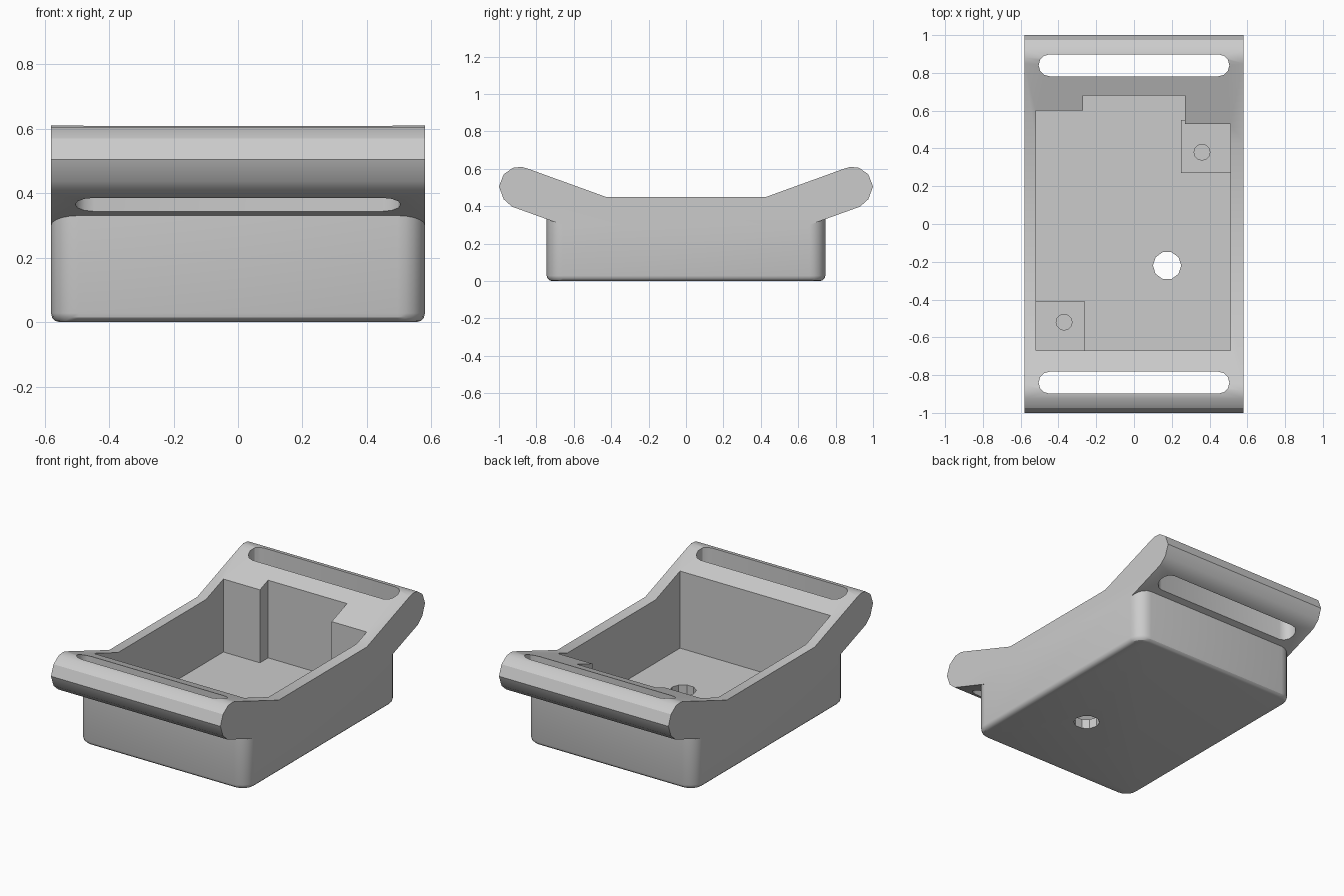
import bpy, bmesh, math
from mathutils import Vector

cube = bpy.data.objects.get("Cube")
if cube:
    bpy.data.objects.remove(cube, do_unlink=True)

grey = bpy.data.materials.new("plain grey")
grey.use_nodes = True
grey.diffuse_color = (0.6, 0.6, 0.6, 1)
grey.node_tree.nodes["Principled BSDF"].inputs["Base Color"].default_value = (0.6, 0.6, 0.6, 1)


def finish(name, bm):
    bmesh.ops.recalc_face_normals(bm, faces=bm.faces)
    mesh = bpy.data.meshes.new(name)
    bm.to_mesh(mesh)
    bm.free()
    mesh.materials.append(grey)
    obj = bpy.data.objects.new(name, mesh)
    bpy.context.collection.objects.link(obj)
    return obj


def prism(name, points, vector):
    """Extrude a closed outline along a vector."""
    bm = bmesh.new()
    face = bm.faces.new([bm.verts.new(p) for p in points])
    ext = bmesh.ops.extrude_face_region(bm, geom=[face])
    verts = [v for v in ext["geom"] if isinstance(v, bmesh.types.BMVert)]
    bmesh.ops.translate(bm, verts=verts, vec=Vector(vector))
    return finish(name, bm)


def upright(name, outline, z0, z1):
    return prism(name, [(x, y, z0) for x, y in outline], (0, 0, z1 - z0))


def rectangle(x0, x1, y0, y1):
    return [(x0, y0), (x1, y0), (x1, y1), (x0, y1)]


def circle(x, y, r, sides):
    return [(x + r * math.cos(math.tau * i / sides), y + r * math.sin(math.tau * i / sides))
            for i in range(sides)]


def stadium(half, y, r, steps=6):
    points = []
    for side, start in ((1, -math.pi / 2), (-1, math.pi / 2)):
        for i in range(steps + 1):
            a = start + math.pi * i / steps
            points.append((side * (half - r) + r * math.cos(a), y + r * math.sin(a)))
    return points


def combine(obj, other, operation):
    mod = obj.modifiers.new("combine", 'BOOLEAN')
    mod.operation = operation
    mod.solver = 'EXACT'
    mod.object = other
    bpy.ops.object.select_all(action='DESELECT')
    bpy.context.view_layer.objects.active = obj
    obj.select_set(True)
    bpy.ops.object.modifier_apply(modifier=mod.name)
    bpy.data.objects.remove(other, do_unlink=True)


W, D, FLOOR, POST_TOP = 0.58, 0.745, 0.06, 0.17

# Lower tub with rounded corners and a softened bottom rim
bm = bmesh.new()
bmesh.ops.create_cube(bm, size=1)
for v in bm.verts:
    v.co = Vector((v.co.x * 2 * W, v.co.y * 2 * D, (v.co.z + 0.5) * 0.4))
uprights = [e for e in bm.edges if abs(e.verts[0].co.z - e.verts[1].co.z) > 0.1]
bmesh.ops.bevel(bm, geom=uprights, offset=0.085, segments=5, profile=0.5, affect='EDGES')
rim = [e for e in bm.edges if all(v.co.z < 0.001 for v in e.verts)]
bmesh.ops.bevel(bm, geom=rim, offset=0.028, segments=3, profile=0.5, affect='EDGES')
body = finish("strap_case_body", bm)

# Upper body with the two raised strap wings, as one side profile
half = [(0.66, 0.30), (0.93, 0.397), (0.975, 0.437), (1.0, 0.505), (0.975, 0.57),
        (0.925, 0.605), (0.88, 0.61), (0.85, 0.602), (0.43, 0.45)]
profile = half + [(-y, z) for y, z in reversed(half)]
wings = prism("wings", [(-W, y, z) for y, z in profile], (2 * W, 0, 0))
combine(body, wings, 'UNION')

# Inner cavity with the stepped back wall
cavity = [(-0.52, -0.67), (0.51, -0.67), (0.51, 0.53), (0.27, 0.53),
          (0.27, 0.68), (-0.27, 0.68), (-0.27, 0.60), (-0.52, 0.60)]
combine(body, upright("cavity", cavity, FLOOR, 1), 'DIFFERENCE')

# Strap slots and the floor opening
for y in (-0.84, 0.84):
    combine(body, upright("slot", stadium(0.505, y, 0.058), -0.1, 1), 'DIFFERENCE')
combine(body, upright("opening", circle(0.175, -0.22, 0.075, 10), -0.1, 0.2), 'DIFFERENCE')

# Corner posts with screw holes, set slightly into the walls
parts = [body]
for name, rect, hole in (
        ("back_screw_post", (0.25, 0.53, 0.27, 0.55), (0.36, 0.38)),
        ("front_screw_post", (-0.54, -0.26, -0.69, -0.41), (-0.37, -0.52))):
    post = upright(name, rectangle(*rect), FLOOR - 0.02, POST_TOP)
    combine(post, upright("screw_hole", circle(*hole, 0.042, 12), FLOOR, 0.5), 'DIFFERENCE')
    parts.append(post)

# Smooth the rounded areas, keep hard edges sharp
bpy.ops.object.select_all(action='DESELECT')
for obj in parts:
    obj.select_set(True)
bpy.context.view_layer.objects.active = body
bpy.ops.object.shade_smooth_by_angle(angle=math.radians(30))
